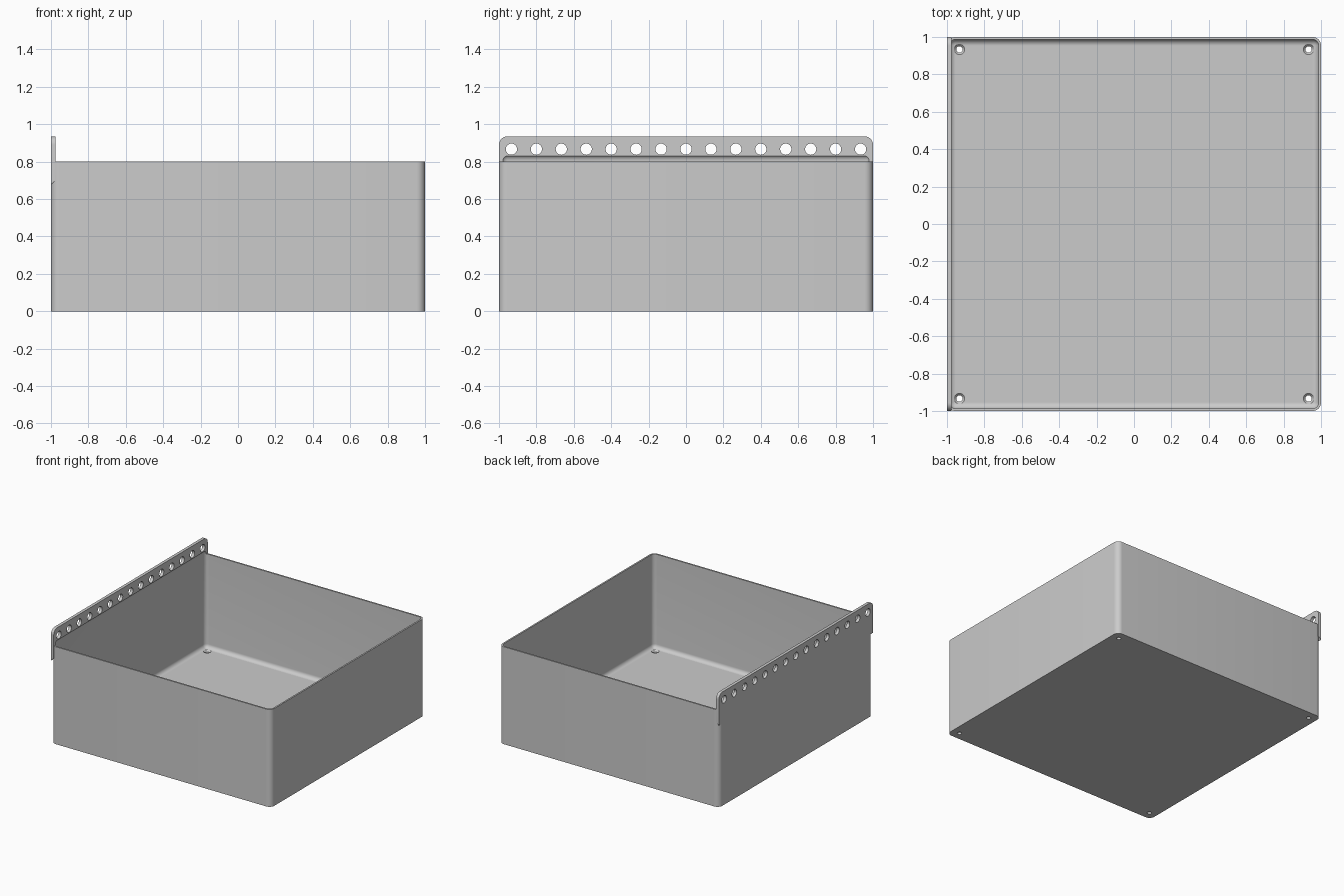
import bpy, bmesh, math
from mathutils import Matrix, Vector

if "Cube" in bpy.data.objects:
    bpy.data.objects.remove(bpy.data.objects["Cube"])

WALL, FLOOR, HEIGHT = 0.013, 0.03, 0.8
RAIL_TOP, RAIL_THICK, RAIL_BOTTOM = 0.935, 0.025, 0.675
PITCH = 2 / 15
END = 7 * PITCH

grey = bpy.data.materials.new("plain grey")
grey.use_nodes = True
grey.diffuse_color = (0.6, 0.6, 0.6, 1)
grey.node_tree.nodes["Principled BSDF"].inputs["Base Color"].default_value = (0.6, 0.6, 0.6, 1)


def finish(name, bm):
    bmesh.ops.recalc_face_normals(bm, faces=bm.faces)
    mesh = bpy.data.meshes.new(name)
    bm.to_mesh(mesh)
    bm.free()
    mesh.materials.append(grey)
    obj = bpy.data.objects.new(name, mesh)
    bpy.context.collection.objects.link(obj)
    return obj


def rounded_box(name, half, z0, z1, radius, keep):
    """Square box whose edges passing the keep test are rounded."""
    bm = bmesh.new()
    size = Matrix.Diagonal((2 * half, 2 * half, z1 - z0, 1))
    bmesh.ops.create_cube(bm, size=1, matrix=Matrix.Translation((0, 0, (z0 + z1) / 2)) @ size)
    edges = [e for e in bm.edges if keep(e)]
    bmesh.ops.bevel(bm, geom=edges, offset=radius, segments=8, profile=0.5, affect='EDGES')
    return finish(name, bm)


def add_cone(bm, location, r1, r2, depth, turn=Matrix.Identity(4)):
    bmesh.ops.create_cone(bm, cap_ends=True, segments=32, radius1=r1, radius2=r2,
                          depth=depth, matrix=Matrix.Translation(location) @ turn)


def combine(target, other, operation):
    mod = target.modifiers.new(operation.lower(), 'BOOLEAN')
    mod.operation, mod.solver, mod.object = operation, 'EXACT', other
    bpy.context.view_layer.objects.active = target
    bpy.ops.object.modifier_apply(modifier=mod.name)
    bpy.data.objects.remove(other)


def is_vertical(edge):
    a, b = edge.verts
    return abs(a.co.z - b.co.z) > 0.1


# Outer block with rounded upright corners
tray = rounded_box("tray_with_rail", 1, 0, HEIGHT, 0.045, is_vertical)

# Mounting rail: side profile run along y, with a sloped underside
bm = bmesh.new()
inner = -1 + RAIL_THICK
profile = [(-1, RAIL_BOTTOM), (inner, RAIL_BOTTOM + RAIL_THICK), (inner, RAIL_TOP), (-1, RAIL_TOP)]
face = bm.faces.new([bm.verts.new((x, -1, z)) for x, z in profile])
run = bmesh.ops.extrude_face_region(bm, geom=[face])
bmesh.ops.translate(bm, vec=(0, 2, 0), verts=[v for v in run["geom"] if isinstance(v, bmesh.types.BMVert)])
ends = [e for e in bm.edges
        if all(v.co.z > RAIL_TOP - 0.01 for v in e.verts)
        and abs(e.verts[0].co.y - e.verts[1].co.y) < 0.01]
bmesh.ops.bevel(bm, geom=ends, offset=0.045, segments=8, profile=0.5, affect='EDGES')
combine(tray, finish("rail", bm), 'UNION')

# Cavity with rounded edges, also relieving the foot of the rail
cavity = rounded_box("cavity", 1 - WALL, FLOOR, HEIGHT + 0.038, 0.033, lambda e: True)
combine(tray, cavity, 'DIFFERENCE')

# Row of holes through the rail
bm = bmesh.new()
for i in range(15):
    add_cone(bm, (-1, -END + i * PITCH, HEIGHT + PITCH / 2), 0.03, 0.03, 0.2,
             Matrix.Rotation(math.pi / 2, 4, 'Y'))
combine(tray, finish("rail_holes", bm), 'DIFFERENCE')

# Countersunk screw holes in the floor corners
for r1, r2, z, depth in ((0.017, 0.017, 0, 0.2), (0.014, 0.029, FLOOR - 0.0075, 0.017)):
    bm = bmesh.new()
    for x in (-END, END):
        for y in (-END, END):
            add_cone(bm, (x, y, z), r1, r2, depth)
    combine(tray, finish("floor_holes", bm), 'DIFFERENCE')

# Smooth the rounded corners, keep the rims crisp
bpy.ops.object.select_all(action='DESELECT')
tray.select_set(True)
bpy.context.view_layer.objects.active = tray
bpy.ops.object.shade_smooth_by_angle(angle=math.radians(30))
